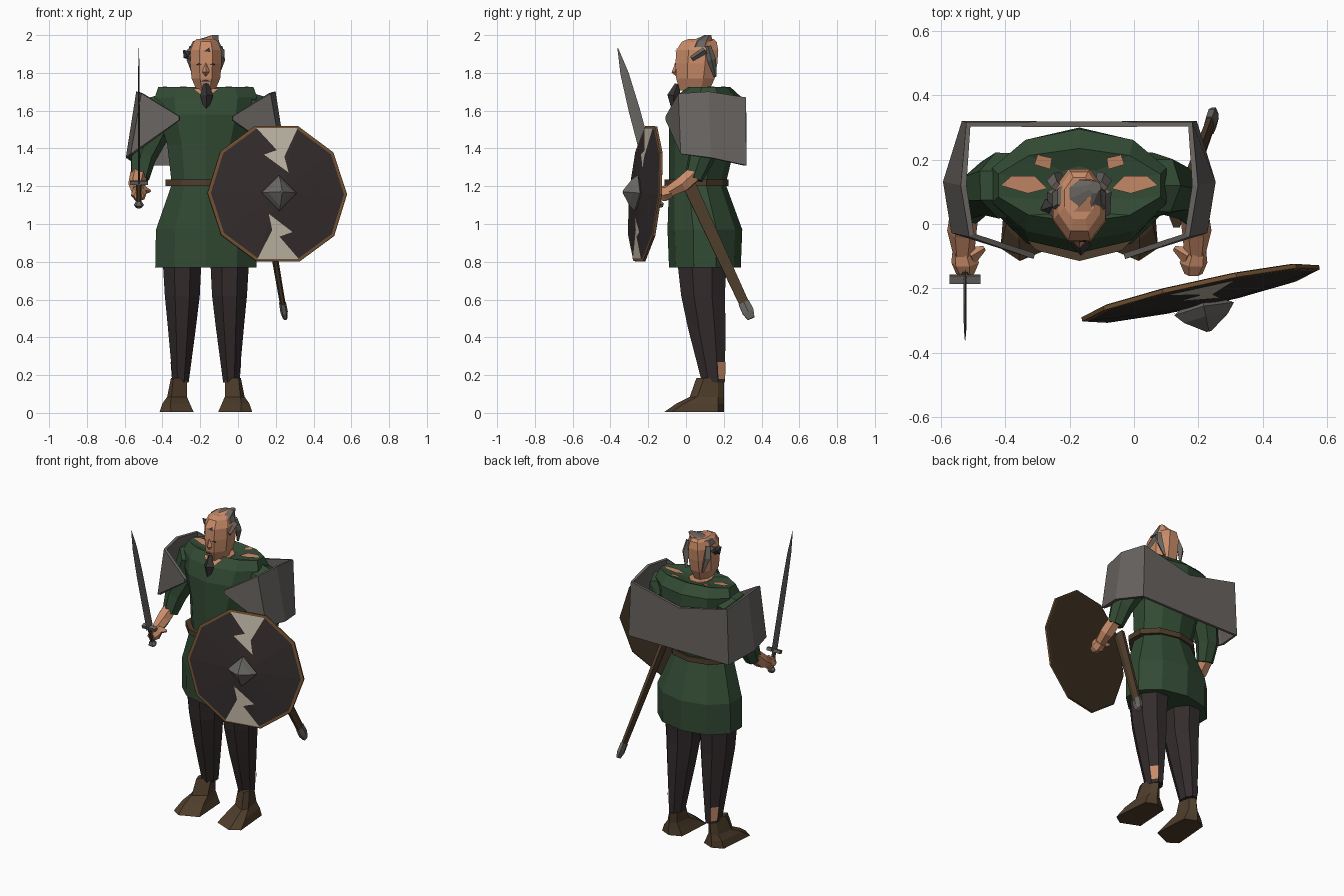
import bpy, bmesh
from math import sin, cos, pi, tau
from mathutils import Vector, Matrix

cube = bpy.data.objects.get("Cube")
if cube:
    bpy.data.objects.remove(cube, do_unlink=True)

CX = -0.17  # centre line of the body


def material(name, *rgb):
    m = bpy.data.materials.new(name)
    m.use_nodes = True
    m.diffuse_color = (*rgb, 1)
    m.node_tree.nodes["Principled BSDF"].inputs["Base Color"].default_value = (*rgb, 1)
    return m


green = material("green cloth", 0.032, 0.07, 0.034)
skin = material("skin", 0.58, 0.26, 0.14)
grey = material("grey fur", 0.14, 0.128, 0.118)
dark = material("dark cloth", 0.034, 0.025, 0.026)
leather = material("boot leather", 0.075, 0.046, 0.024)
wood = material("wood", 0.17, 0.085, 0.033)
cream = material("cream paint", 0.52, 0.47, 0.38)
steel = material("steel", 0.14, 0.135, 0.125)
hair_dark = material("dark hair", 0.04, 0.035, 0.035)
back_brown = material("dark wood", 0.055, 0.034, 0.018)


def finish(name, bm, mats, matrix=None):
    bmesh.ops.recalc_face_normals(bm, faces=bm.faces)
    mesh = bpy.data.meshes.new(name)
    bm.to_mesh(mesh)
    bm.free()
    for m in mats:
        mesh.materials.append(m)
    ob = bpy.data.objects.new(name, mesh)
    if matrix:
        ob.matrix_world = matrix
    bpy.context.collection.objects.link(ob)
    return ob


def loft(name, rings, mat, matrix=None, closed=True):
    """Skin a list of point rings, capping both ends when closed."""
    bm = bmesh.new()
    vs = [[bm.verts.new(p) for p in r] for r in rings]
    n = len(vs[0])
    for a, b in zip(vs, vs[1:]):
        for i in range(n if closed else n - 1):
            j = (i + 1) % n
            bm.faces.new((a[i], a[j], b[j], b[i]))
    if closed:
        bm.faces.new(vs[0])
        bm.faces.new(vs[-1])
    return finish(name, bm, [mat], matrix)


def ring(x, y, z, rx, ry, n=8, turn=0.5):
    return [Vector((x + rx * cos(tau * (i + turn) / n), y + ry * sin(tau * (i + turn) / n), z))
            for i in range(n)]


def tube(name, path, mat, n=6, flat=1.0):
    """path: (point, radius) pairs; flat squeezes the section sideways."""
    pts = [Vector(p) for p, r in path]
    rings = []
    for i, (p, r) in enumerate(path):
        d = (pts[min(i + 1, len(pts) - 1)] - pts[max(i - 1, 0)]).normalized()
        side = d.cross(Vector((0, 1, 0.01))).normalized()
        up = side.cross(d)
        rings.append([pts[i] + r * (flat * cos(tau * k / n) * side + sin(tau * k / n) * up)
                      for k in range(n)])
    return loft(name, rings, mat)


def plate(name, pts, mat, matrix=None):
    bm = bmesh.new()
    bm.faces.new([bm.verts.new(p) for p in pts])
    return finish(name, bm, [mat], matrix)


# Tunic, belt and neck opening
tunic = [(0.77, 0.1, 0.282, 0.19), (0.97, 0.1, 0.278, 0.198), (1.21, 0.06, 0.19, 0.15),
         (1.42, 0.085, 0.215, 0.175), (1.58, 0.105, 0.27, 0.195), (1.67, 0.12, 0.285, 0.175),
         (1.725, 0.12, 0.265, 0.115), (1.7, 0.1, 0.09, 0.08)]
loft("tunic", [ring(CX, y, z, rx, ry, 10) for z, y, rx, ry in tunic], green)
loft("belt", [ring(CX, 0.055, z, 0.225, 0.17, 10) for z in (1.2, 1.235)], leather)
plate("neck_opening", [(CX - 0.07, -0.012, 1.718), (CX + 0.07, -0.012, 1.718), (CX, -0.07, 1.66)], skin)

# Head: neck, jaw, face and skull
head = [(1.64, 0.1, 0.085, 0.075), (1.705, 0.09, 0.07, 0.075), (1.707, 0.045, 0.052, 0.085),
        (1.77, 0.05, 0.082, 0.11), (1.85, 0.055, 0.09, 0.12), (1.92, 0.06, 0.088, 0.12),
        (1.965, 0.07, 0.07, 0.1), (1.98, 0.08, 0.05, 0.07)]
loft("head", [ring(CX, y, z, rx, ry) for z, y, rx, ry in head], skin)
tube("nose", [((CX, -0.045, 1.86), 0.008), ((CX, -0.058, 1.805), 0.018), ((CX, -0.04, 1.785), 0.012)], skin, 4)
hair = loft("hair_top", [ring(CX, 0.075, 1.938, 0.09, 0.062), ring(CX, 0.085, 1.968, 0.074, 0.06),
                         ring(CX + 0.05, 0.115, 2.0, 0.018, 0.02)], grey)
hair.data.materials.append(skin)
for f in hair.data.polygons:
    if f.normal.y > 0.4:
        f.material_index = 1
plate("crown_patch", [(CX - 0.04, 0.018, 1.972), (CX + 0.04, 0.018, 1.972), (CX + 0.035, 0.09, 2.0)], skin)
plate("brow_mark", [(CX - 0.01, -0.055, 1.915), (CX + 0.025, -0.055, 1.91), (CX + 0.018, -0.05, 1.935)], hair_dark)
plate("mouth", [(CX - 0.03, -0.055, 1.755), (CX + 0.03, -0.055, 1.755), (CX, -0.058, 1.765)], hair_dark)
tube("beard", [((CX, -0.045, 1.74), 0.014), ((CX + 0.005, -0.065, 1.68), 0.034),
               ((CX, -0.065, 1.58), 0.004)], hair_dark, 4)
tube("side_braid", [((CX - 0.08, 0.07, 1.88), 0.012), ((CX - 0.1, 0.055, 1.895), 0.024),
                    ((CX - 0.118, 0.045, 1.92), 0.004)], hair_dark, 4)

# Paired parts, mirrored about the centre line
for s, side in ((-1, "right"), (1, "left")):
    def P(dx, y, z):
        return CX + s * dx, y, z
    tube(side + "_sleeve", [(P(0.14, 0.12, 1.62), 0.1), (P(0.24, 0.12, 1.6), 0.105),
                            (P(0.285, 0.11, 1.47), 0.085), (P(0.335, 0.08, 1.35), 0.07),
                            (P(0.35, 0.04, 1.24), 0.05)], green, 7)
    tube(side + "_forearm", [(P(0.355, 0.05, 1.27), 0.045), (P(0.365, -0.02, 1.21), 0.046),
                             (P(0.36, -0.09, 1.175), 0.034)], skin)
    tube(side + "_hand", [(P(0.36, -0.08, 1.175), 0.036), (P(0.355, -0.12, 1.16), 0.044),
                          (P(0.355, -0.155, 1.15), 0.028)], skin)
    tube(side + "_thumb", [(P(0.34, -0.1, 1.18), 0.03), (P(0.295, -0.075, 1.175), 0.008)], skin, 4)
    tube(side + "_temple_hair", [(P(0.082, 0.03, 1.875), 0.014), (P(0.078, 0.1, 1.92), 0.022)], grey, 4)
    tube(side + "_side_hair", [(P(0.07, 0.115, 1.94), 0.018), (P(0.078, 0.135, 1.87), 0.024),
                               (P(0.06, 0.155, 1.78), 0.008)], grey, 4)
    plate(side + "_eye", [P(0.02, -0.062, 1.842), P(0.05, -0.054, 1.842), P(0.035, -0.058, 1.853)], hair_dark)
    # bare shoulder showing through the cloth
    plate(side + "_shoulder_patch", [P(0.1, 0.11, 1.708), P(0.16, 0.095, 1.718), P(0.245, 0.12, 1.729),
                                     P(0.21, 0.15, 1.727), P(0.14, 0.15, 1.72)], skin)
    plate(side + "_nape_patch", [P(0.09, 0.17, 1.717), P(0.14, 0.185, 1.727), P(0.13, 0.215, 1.729),
                                 P(0.085, 0.205, 1.725)], skin)
    # trouser leg, bare calf patch and boot
    leg = [(0.16, 0.145, 0.133, 0.045, 0.065), (0.45, 0.11, 0.127, 0.08, 0.108),
           (0.62, 0.09, 0.125, 0.1, 0.125), (0.79, 0.085, 0.126, 0.11, 0.14)]
    loft(side + "_leg", [ring(CX + s * dx, y, z, rx, ry) for z, y, dx, rx, ry in leg], dark)
    plate(side + "_calf_patch", [P(0.155, 0.207, 0.18), P(0.18, 0.172, 0.18), P(0.187, 0.167, 0.27),
                                 P(0.154, 0.21, 0.27)], skin)
    boot = [(0.005, 0.065, 0.245, -0.115, 0.2), (0.05, 0.085, 0.23, -0.05, 0.2),
            (0.085, 0.1, 0.205, 0.02, 0.2), (0.185, 0.1, 0.185, 0.055, 0.2)]
    loft(side + "_boot", [[P(a, f + 0.05, z), P((a + b) / 2 + 0.03, f, z), P(b, f + 0.04, z),
                           P(b - 0.02, r - 0.03, z), P((a + b) / 2, r, z), P(a + 0.015, r - 0.03, z)]
                          for z, a, b, f, r in boot], leather)

# Fur mantle: an open band from chest, round the shoulders and back
half = [(0.14, -0.1, 1.57, 1.55, 0), (0.335, -0.035, 1.69, 1.37, 0.055),
        (0.36, 0.12, 1.7, 1.35, 0.055), (0.345, 0.31, 1.67, 1.31, 0.015)]
band = ([(-dx, *r) for dx, *r in half] + [(0, 0.31, 1.59, 1.31, 0)]
        + [(dx, *r) for dx, *r in reversed(half)])
top = [(CX + x, y, t) for x, y, t, b, o in band]
low = [(CX + x + (o if x > 0 else -o), y + o * 0.2, b) for x, y, t, b, o in band]
mantle = loft("mantle", [top, low], grey, closed=False)
mod = mantle.modifiers.new("thickness", "SOLIDIFY")
mod.thickness = 0.018
mod.offset = 0

# Sword held in the right hand; the blade lies in the y-z plane
hand = Vector((-0.525, -0.145, 1.12))
axis = Vector((0, -0.24, 0.9)).normalized()
wide = Vector((0, axis.z, -axis.y))
thin = Vector((1, 0, 0))


def sword_part(name, spec, mat, n=4, turn=0.0):
    loft(name, [[hand + axis * d + thin * (a * cos(tau * (i + turn) / n))
                 + wide * (b * sin(tau * (i + turn) / n)) for i in range(n)] for d, a, b in spec], mat)


sword_part("sword_blade", [(0.1, 0.005, 0.032), (0.5, 0.005, 0.03), (0.7, 0.004, 0.022), (0.84, 0.001, 0.002)], steel)
sword_part("sword_guard", [(0.092, 0.068, 0.018), (0.112, 0.068, 0.018)], steel, turn=0.5)
sword_part("sword_grip", [(-0.02, 0.014, 0.014), (0.1, 0.014, 0.014)], leather, 6)
sword_part("sword_pommel", [(-0.035, 0.015, 0.015), (-0.02, 0.027, 0.027), (0.0, 0.015, 0.015)], steel, 6)

# Scabbard at the left hip
start, end = Vector((0.13, 0.02, 1.2)), Vector((0.25, 0.345, 0.5))
tube("scabbard", [(start, 0.04), (start.lerp(end, 0.9), 0.03)], leather, 6, 0.5)
tube("scabbard_tip", [(start.lerp(end, 0.88), 0.034), (start.lerp(end, 0.95), 0.036), (end, 0.022)], steel, 6, 0.55)

# Round shield: local x across, y up, z outward
yaw = 0.226
U = Vector((cos(yaw), sin(yaw), 0))
V = Vector((0, 0.09, 1)).normalized()
N = U.cross(V)
shield = Matrix((U, V, N)).transposed().to_4x4()
shield.translation = Vector((0.207, -0.215, 1.16))
R = 0.378
DOME = 0.035


def disc(z, r, n=10):
    return ring(0, 0, z, r, r, n, 0)


rim = loft("shield_body", [disc(-0.009, R * 0.97), disc(-0.006, R), disc(0.007, R), disc(0.009, R * 0.98)], wood, shield)
rim.data.materials.append(back_brown)
for f in rim.data.polygons:
    if f.normal.z < -0.9:
        f.material_index = 1
loft("shield_face", [disc(0.008, R * 0.98), disc(0.01 + DOME * 0.9, R * 0.1)], dark, shield)
loft("shield_boss", [disc(0.025, 0.05, 4), disc(0.05, 0.095, 4), disc(0.08, 0.07, 4),
                     disc(0.122, 0.008, 4)], steel, shield)

# Painted jagged wedges above and below the boss
wedge = [(-0.112, 0.348), (0.112, 0.348), (0.035, 0.195), (0.055, 0.11), (-0.075, 0.205), (-0.005, 0.23)]
for s, name in ((1, "upper_wedge"), (-1, "lower_wedge")):
    plate(name, [(s * u, s * v, 0.014 + DOME * (1 - v / 0.35)) for u, v in wedge], cream, shield)
